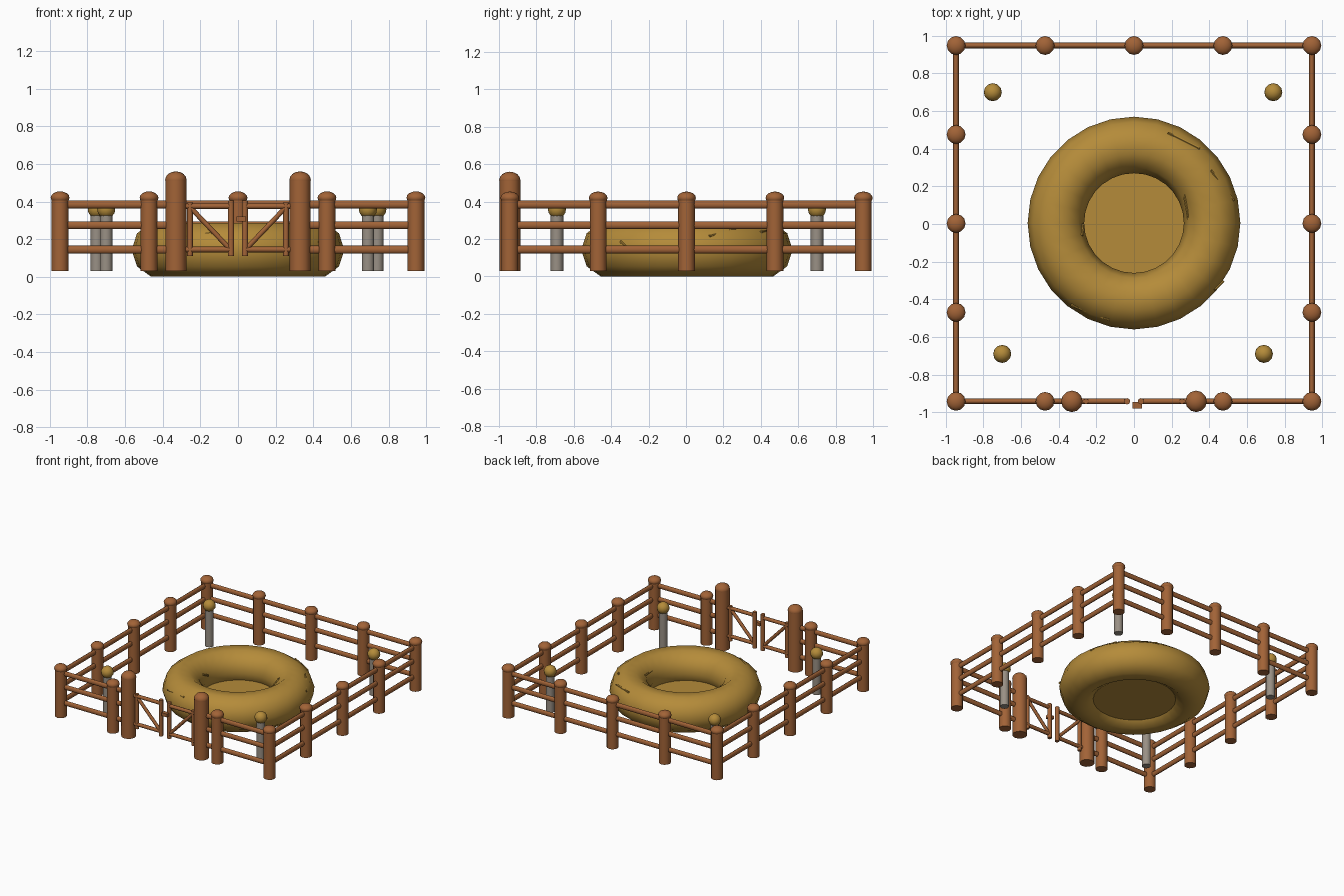
import bpy, math
from mathutils import Vector

if "Cube" in bpy.data.objects:
    bpy.data.objects.remove(bpy.data.objects["Cube"])


def mat(name, rgb):
    m = bpy.data.materials.new(name)
    m.diffuse_color = (*rgb, 1)
    m.use_nodes = True
    m.node_tree.nodes["Principled BSDF"].inputs["Base Color"].default_value = m.diffuse_color
    return m


WOOD = mat("brown wood", (0.36, 0.125, 0.038))
STRAW = mat("golden straw", (0.46, 0.26, 0.042))
STONE = mat("grey stake", (0.32, 0.28, 0.235))


def finish(name, m, smooth=True):
    o = bpy.context.object
    o.name = name
    o.data.materials.append(m)
    if smooth:
        bpy.ops.object.shade_smooth_by_angle(angle=math.radians(50))
    return o


def rod(name, a, b, r, m, sides=12, flat=1.0):
    """Cylinder from a to b; flat squeezes it sideways."""
    a, b = Vector(a), Vector(b)
    d = b - a
    bpy.ops.mesh.primitive_cylinder_add(vertices=sides, radius=r, depth=d.length, location=(a + b) / 2)
    o = bpy.context.object
    o.rotation_euler = d.to_track_quat('Z', 'Y').to_euler()
    if flat != 1:
        # squeeze the local axis that lies horizontally
        q = d.to_track_quat('Z', 'Y')
        ax = 0 if abs((q @ Vector((1, 0, 0))).z) < 0.5 else 1
        o.scale[ax] = flat
    return finish(name, m)


def ball(name, loc, r, rz, m):
    bpy.ops.mesh.primitive_uv_sphere_add(segments=12, ring_count=8, radius=1, location=loc)
    bpy.context.object.scale = (r, r, rz)
    return finish(name, m)


def post(name, x, y, r, top, cap_r, cap_rz):
    rod(name, (x, y, 0.03), (x, y, top), r, WOOD)
    ball(name + "_cap", (x, y, top), cap_r, cap_rz, WOOD)


E, YB, YF = 0.945, 0.948, -0.942

# fence posts around the square (no post in the gate opening)
for i in range(5):
    x = -E + i * E / 2
    post("back_post", x, YB, 0.045, 0.42, 0.05, 0.034)
    if i != 2:
        post("front_post", x, YF, 0.045, 0.42, 0.05, 0.034)
    if 0 < i < 4:
        for s in (-1, 1):
            post("side_post", s * E, 0.003 + x, 0.045, 0.42, 0.05, 0.034)

# three fence rails on each side
for z in (0.144, 0.274, 0.384):
    rod("back_rail", (-E, YB, z), (E, YB, z), 0.021, WOOD, 8, 0.72)
    for s in (-1, 1):
        rod("side_rail", (s * E, YF, z), (s * E, YB, z), 0.021, WOOD, 8, 0.72)
        rod("front_rail", (s * E, YF, z), (s * 0.33, YF, z), 0.021, WOOD, 8, 0.72)

# gate posts and the two gate leaves
for s in (-1, 1):
    post("gate_post", s * 0.33, YF, 0.056, 0.515, 0.057, 0.045)
    rod("gate_inner_stile", (s * 0.037, YF, 0.11), (s * 0.037, YF, 0.405), 0.017, WOOD, 8)
    rod("gate_outer_stile", (s * 0.255, YF, 0.11), (s * 0.255, YF, 0.395), 0.015, WOOD, 8)
    for z in (0.145, 0.375):
        rod("gate_rail", (s * 0.035, YF, z), (s * 0.28, YF, z), 0.015, WOOD, 8)
    rod("gate_brace", (s * 0.25, YF, 0.365), (s * 0.04, YF, 0.145), 0.013, WOOD, 8)

# latch
bpy.ops.mesh.primitive_cube_add(size=1, location=(0.018, YF - 0.02, 0.307))
bpy.context.object.scale = (0.05, 0.034, 0.026)
finish("gate_latch", WOOD, False)

# straw ring with a floor disc
CY, R, RM, CZ = 0.005, 0.415, 0.15, 0.143
bpy.ops.mesh.primitive_torus_add(major_segments=28, minor_segments=10, major_radius=R,
                                 minor_radius=RM, location=(0, CY, CZ))
o = finish("straw_ring", STRAW, False)
bpy.ops.object.shade_smooth()
rod("nest_floor", (0, CY, 0.04), (0, CY, 0.08), 0.31, STRAW, 28)


# loose straws lying on the ring; lower ones use the underside sign
def on_ring(x, y, side=1):
    r = math.hypot(x, y - CY)
    k = max(0.0, 1 - ((r - R) / RM) ** 2)
    return (x, y, CZ + side * RM * 0.95 * math.sqrt(k))


for x1, y1, x2, y2, side in (
        (0.18, 0.485, 0.35, 0.40, 1), (0.41, 0.285, 0.53, 0.125, 1),
        (0.265, 0.155, 0.29, 0.025, 1), (-0.335, -0.43, -0.13, -0.51, 1),
        (0.43, -0.35, 0.475, -0.305, 1), (-0.275, -0.06, -0.27, 0.0, 1)):
    rod("loose_straw", on_ring(x1, y1, side), on_ring(x2, y2, side), 0.007, STRAW, 6)

# four stakes with round heads
for x, y in ((-0.75, 0.70), (0.74, 0.70), (-0.70, -0.69), (0.69, -0.69)):
    rod("stake", (x, y, 0.03), (x, y, 0.325), 0.034, STONE, 10)
    ball("stake_head", (x, y, 0.358), 0.048, 0.047, STRAW)
